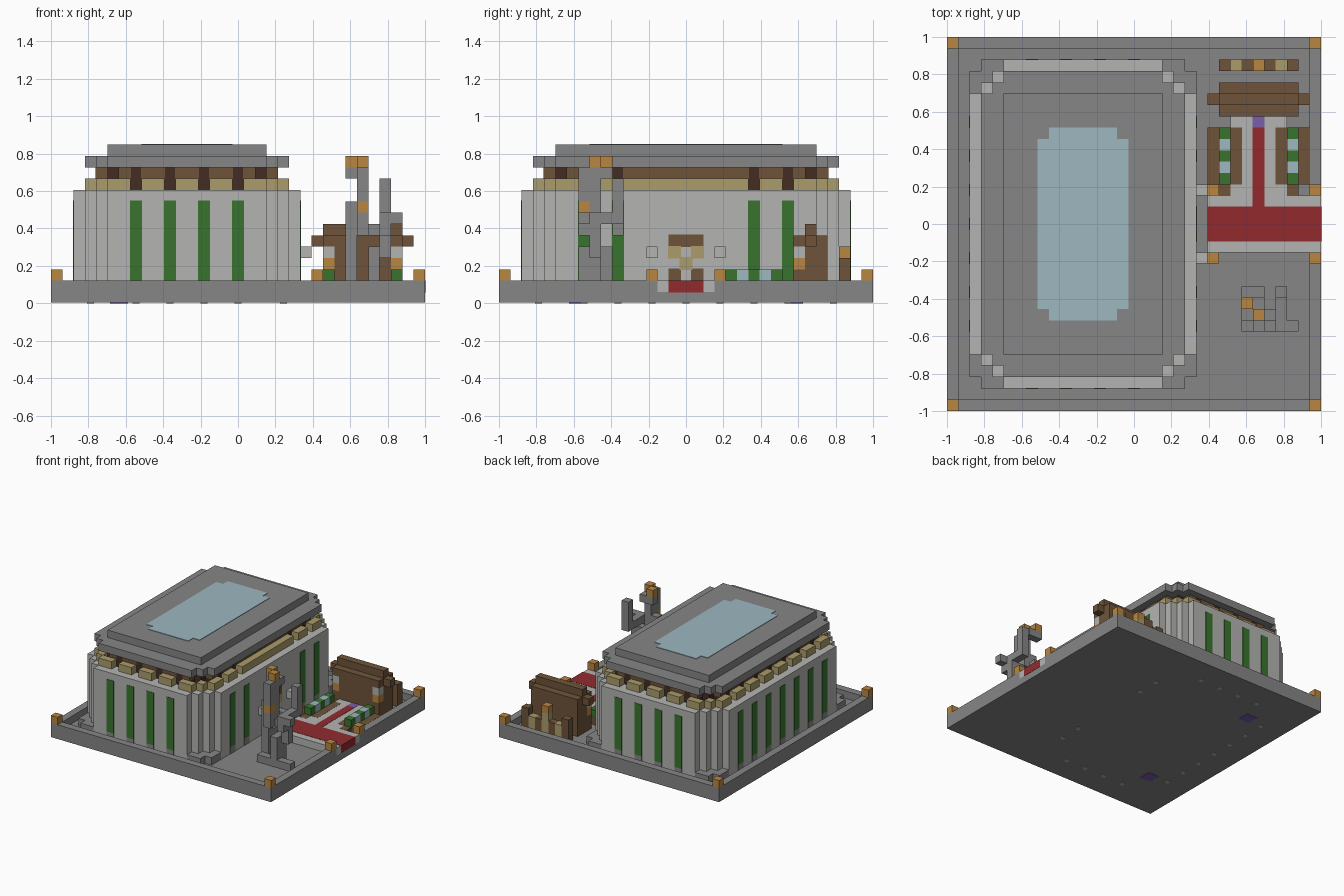
import bpy, bmesh
from mathutils import Matrix, Vector

if "Cube" in bpy.data.objects:
    bpy.data.objects.remove(bpy.data.objects["Cube"])

U = 2 / 33          # size of one block
LAST = 32           # index of the last block along x and y


def material(name, hexcode):
    lin = []
    for n in range(3):
        c = int(hexcode[n * 2:n * 2 + 2], 16) / 255
        lin.append(c / 12.92 if c <= 0.04045 else ((c + 0.055) / 1.055) ** 2.4)
    m = bpy.data.materials.new(name)
    m.use_nodes = True
    m.diffuse_color = (*lin, 1)
    m.node_tree.nodes["Principled BSDF"].inputs["Base Color"].default_value = (*lin, 1)
    return m


GRAY = material("stone gray", "868686")
LIGHT = material("light stone", "b4b4b2")
GREEN = material("leaf green", "39742f")
BLUE = material("glass blue", "9db8c0")
RED = material("carpet red", "922b2e")
TAN = material("tan", "ab9c6c")
BROWN = material("wood brown", "6e543a")
DARK = material("dark brown", "432c24")
GOLD = material("lamp gold", "b88641")
PURPLE = material("purple", "7b5caa")


def part(name, mat, boxes, grow=0.0):
    """Join boxes given as inclusive block ranges (x, y, z); a single number is one block."""
    bm = bmesh.new()
    for box in boxes:
        rng = [(r, r) if isinstance(r, int) else r for r in box]
        lo = Vector([a * U for a, b in rng]) - Vector((grow,) * 3)
        hi = Vector([(b + 1) * U for a, b in rng]) + Vector((grow,) * 3)
        centre = (lo + hi) / 2 - Vector((1, 1, 0))
        bmesh.ops.create_cube(bm, size=1, matrix=Matrix.Translation(centre)
                              @ Matrix.Diagonal((*(hi - lo), 1)))
    mesh = bpy.data.meshes.new(name)
    bm.to_mesh(mesh)
    bm.free()
    mesh.materials.append(mat)
    ob = bpy.data.objects.new(name, mesh)
    bpy.context.collection.objects.link(ob)
    return ob


def stepped(x, y, z, steps):
    """Rectangle with staircase corners, as overlapping boxes."""
    return [((x[0] + n, x[1] - n), (y[0] + steps - n, y[1] - steps + n), z)
            for n in range(steps + 1)]


# Sunken base with a raised rim, open at the carpet
slab = part("base_slab", GRAY, [((0, LAST), (0, LAST), 0)])
for v in slab.data.vertices:
    v.co.z = max(v.co.z, 0.004)
part("base_rim", GRAY, [((0, LAST), 0, 1), ((0, LAST), LAST, 1), (0, (1, 31), 1),
                        (LAST, (1, 13), 1), (LAST, (19, 31), 1)])
part("corner_lamps", GOLD, [(x, y, 2) for x in (0, LAST) for y in (0, LAST)])

# Main hall walls and corner footings
part("hall_walls", LIGHT, stepped((2, 21), (2, 30), (1, 9), 3))
part("corner_footings", GRAY, [(x, y, 1) for a, b in ((2, 3), (20, 21)) for x, y in
     (((a, b), (3, 4)), ((a, b), (28, 29)))] +
     [(x, y, 1) for x in ((3, 4), (19, 20)) for y in ((2, 3), (29, 30))])

# Green wall strips with stone feet, flush with the walls
COLS = (7, 10, 13, 16)
LEFT_COLS = range(7, 26, 3)
RIGHT_COLS = (7, 10, 22, 25)
spots = ([(x, y) for x in COLS for y in (2, 30)] + [(2, y) for y in LEFT_COLS]
         + [(21, y) for y in RIGHT_COLS])
part("wall_strips", GREEN, [(x, y, (2, 8)) for x, y in spots], 0.003)
part("strip_feet", GRAY, [(x, y, 1) for x, y in spots], 0.003)

# Dark core and tan blocks under the eaves
part("eave_core", DARK, stepped((4, 19), (4, 28), (10, 11), 2))
ends = [(5, 6), (8, 9), (11, 12), (14, 15), (17, 18)]
left_runs = [(n, n + 1) for n in range(5, 27, 3)]
right_runs = [(5, 6), (8, 9), (11, 21), (23, 24), (26, 27)]
part("eave_blocks", TAN, [(r, y, 10) for r in ends for y in (3, 29)]
     + [(3, r, 10) for r in left_runs] + [(20, r, 10) for r in right_runs]
     + [(x, y, 10) for x in (4, 19) for y in (4, 28)])
fr = [6, (8, 9), (11, 12), (14, 15), 17]
part("eave_boards", BROWN, [(r, y, 11) for r in fr for y in (4, 28)]
     + [(4, (max(a, 6), min(b, 26)), 11) for a, b in left_runs]
     + [(19, (max(a, 6), min(b, 26)), 11) for a, b in right_runs], 0.003)

# Roof and skylight
part("roof_lower", GRAY, stepped((3, 20), (3, 29), 12, 2))
part("roof_upper", GRAY, [((5, 18), (5, 27), 13)])
skylight = part("skylight", BLUE, stepped((8, 15), (8, 24), 13, 1))
for v in skylight.data.vertices:
    v.co.z += 0.004

# Entrance on the right wall
part("entrance_brackets", LIGHT, [(22, y, 4) for y in (13, 19)])
part("door_lintel", BROWN, [(21, (15, 17), 5), (21, 15, 2), (21, 17, 2)], 0.003)
part("door_panels", TAN, [(21, 15, 4), (21, 17, 4), (21, 16, 3)], 0.004)

# Path and carpet
part("path", LIGHT, [((23, LAST), 14, 1), ((23, LAST), 18, 1),
                     ((25, 29), 19, 1), (26, (20, 25), 1), (28, (20, 25), 1),
                     (25, 25, 1), (29, 25, 1)])
part("carpet", RED, [((23, LAST), (15, 17), 1), (27, (18, 24), 1)], 0.002)
part("carpet_end", PURPLE, [(27, 25, 1)], 0.002)
part("path_lamp_bases", GRAY, [(23, y, 1) for y in (13, 19)])
part("path_lamps", GOLD, [(x, y, 2) for x in (23, LAST) for y in (13, 19)])

# Flower beds, mirrored about the carpet
beds = (24, 30)
part("bed_frames", BROWN, [((x - 1, x + 1), (20, 24), 1) for x in beds]
     + [(x, 19, 1) for x in beds], 0.001)
part("bed_hedges", GREEN, [(x, y, 2) for x in beds for y in (20, 22, 24)])
part("bed_flowers", BLUE, [(x, y, 2) for x in beds for y in (21, 23)])

# Wooden hut with stepped roof
part("hut_body", BROWN, [((24, 30), (27, 28), (1, 4)), ((25, 29), 26, (1, 4)),
                         (24, 26, (1, 2)), (30, 26, (1, 2))])
part("hut_roof", BROWN, [((24, 30), (26, 28), 5), ((23, 31), 27, 5), ((24, 30), 27, 6)])
part("hut_lamps", GOLD, [(x, 26, 3) for x in beds])
part("hut_lamp_caps", LIGHT, [(x, 26, 4) for x in beds])

# Fence behind the hut
part("fence_posts", BROWN, [(x, 30, (1, 3)) for x in beds]
     + [(x, 30, (1, 2)) for x in (26, 28)])
part("fence_panels", TAN, [(25, 30, (1, 2)), (29, 30, (1, 2)), (27, 30, (1, 3))])
part("fence_lamp", GOLD, [(27, 30, 4)])

# Stone statue
part("statue_legs", GRAY, [((26, 27), 7, 1), ((28, 30), 7, 1), (26, 8, (1, 8)),
                           (28, 8, (1, 4)), (26, 9, (1, 4)), (28, 7, (1, 4))])
part("statue_body", GRAY, [(27, 8, (7, 11)), (27, 7, (6, 7)), (27, 7, (9, 11)),
                           (27, 9, 11), (26, 9, 11), ((26, 27), 10, 6)])
part("statue_arm", GRAY, [(29, 8, (4, 7)), (28, 8, 6), (30, 7, 7), (29, 7, (6, 7)),
                          (29, 9, 7), (29, 10, (7, 10))])
part("statue_gold", GOLD, [(27, 8, 12), (26, 9, 12), (27, 7, 8)])

# Painted spots on the underside
inner = ([(x, y) for x in COLS for y in (3, 29)] + [(3, y) for y in LEFT_COLS]
         + [(20, y) for y in RIGHT_COLS])
for name, mat, boxes in (
        ("underside_spots", LIGHT, [(x, y, 0) for x, y in inner]),
        ("underside_purple", PURPLE, [((5, 6), y, 0) for y in ((6, 7), (25, 26))])):
    plate = part(name, mat, boxes, -0.012)
    for v in plate.data.vertices:
        v.co.z = 0.0 if v.co.z < U / 2 else 0.006
